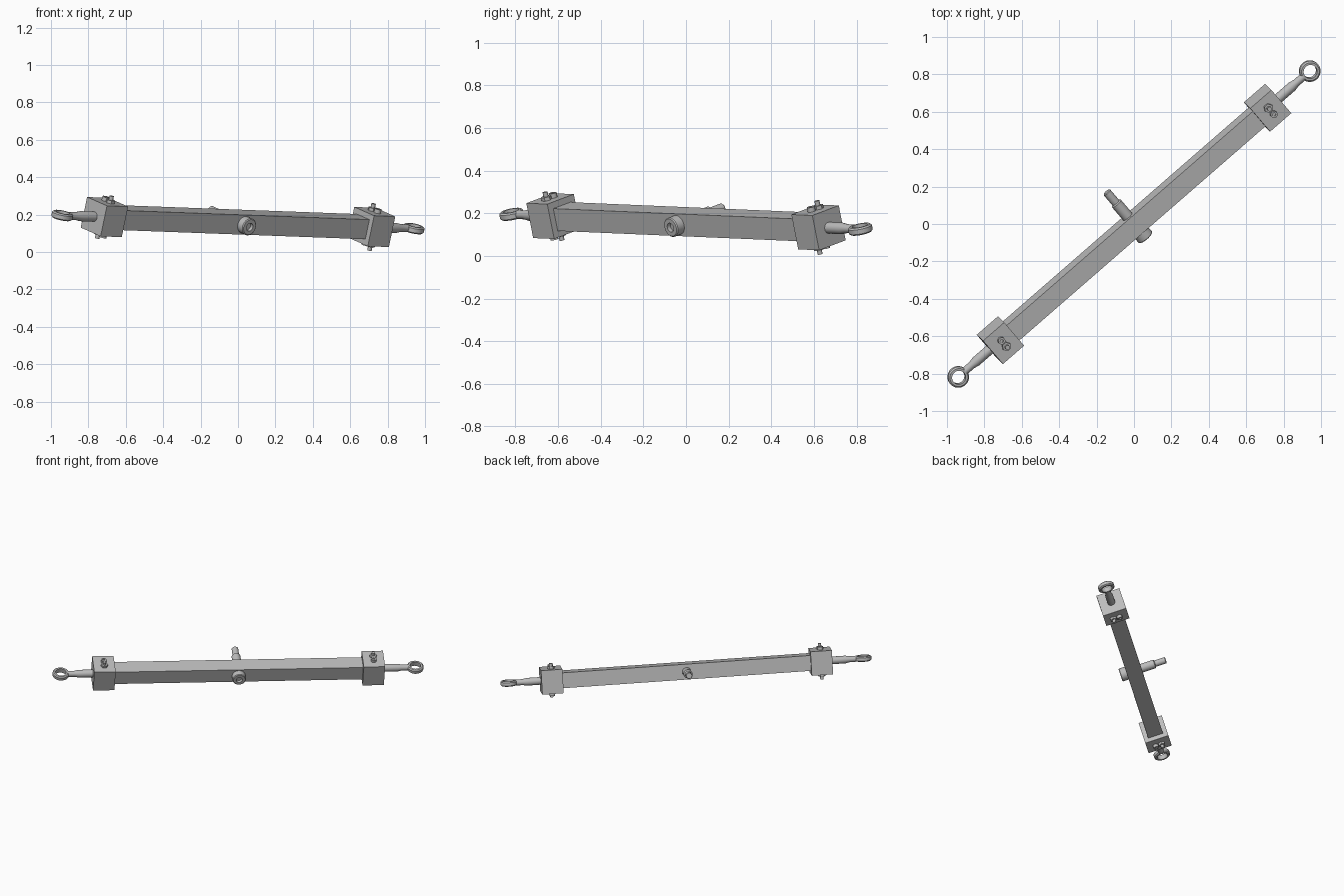
import bpy, bmesh, math
from mathutils import Matrix, Vector

cube = bpy.data.objects.get("Cube")
if cube:
    bpy.data.objects.remove(cube)

steel = bpy.data.materials.new("grey_steel")
steel.use_nodes = True
GREY = (0.5, 0.5, 0.5, 1)
steel.diffuse_color = GREY
steel.node_tree.nodes["Principled BSDF"].inputs["Base Color"].default_value = GREY

# Local frame of the strut: x along its length, y along the cross bolt, z up, rolled
along = Vector((0.754, 0.656, -0.028)).normalized()
side = Vector((-0.656, 0.754, 0)).normalized()
up = along.cross(side)
roll = math.radians(16)
across = side * math.cos(roll) + up * math.sin(roll)
up = along.cross(across)
FRAME = Matrix((along, across, up)).transposed().to_4x4()
FRAME.translation = (0, 0, 0.16)
AXES = {"x": Matrix.Rotation(math.pi / 2, 4, "Y"),
        "y": Matrix.Rotation(-math.pi / 2, 4, "X"),
        "z": Matrix.Identity(4),
        "-z": Matrix.Rotation(math.pi, 4, "X")}


def finish(name, bm, matrix):
    bmesh.ops.remove_doubles(bm, verts=bm.verts, dist=1e-5)
    bmesh.ops.recalc_face_normals(bm, faces=bm.faces)
    mesh = bpy.data.meshes.new(name)
    bm.to_mesh(mesh)
    bm.free()
    mesh.materials.append(steel)
    obj = bpy.data.objects.new(name, mesh)
    obj.matrix_world = matrix
    bpy.context.collection.objects.link(obj)
    bpy.ops.object.select_all(action="DESELECT")
    obj.select_set(True)
    bpy.context.view_layer.objects.active = obj
    bpy.ops.object.shade_smooth_by_angle(angle=math.radians(35))


def box(name, centre, size, end=Matrix.Identity(4)):
    bm = bmesh.new()
    bmesh.ops.create_cube(bm, size=1, matrix=Matrix.Diagonal((*size, 1)))
    finish(name, bm, FRAME @ end @ Matrix.Translation(centre))


def turned(name, origin, axis, profile, sides=32, end=Matrix.Identity(4)):
    """Spin a (radius, height) profile around an axis."""
    bm = bmesh.new()
    verts = [bm.verts.new((r, 0, h)) for r, h in profile]
    edges = [bm.edges.new(pair) for pair in zip(verts, verts[1:])]
    bmesh.ops.spin(bm, geom=verts + edges, axis=(0, 0, 1), cent=(0, 0, 0),
                   angle=math.tau, steps=sides)
    finish(name, bm, FRAME @ end @ Matrix.Translation(origin) @ AXES[axis])


# Square main bar
box("main_bar", (0, 0, 0), (1.78, 0.109, 0.109))

# Cross bolt: socket head, shank and thinner threaded tip
turned("cross_bolt_head", (0, -0.1, 0), "y",
       [(0, 0.02), (0.022, 0.02), (0.022, 0), (0.042, 0), (0.047, 0.005),
        (0.047, 0.05), (0, 0.05)])
turned("cross_bolt_shank", (0, 0, 0), "y",
       [(0, 0), (0.031, 0), (0.031, 0.15), (0.023, 0.156), (0.023, 0.23),
        (0.019, 0.235), (0, 0.235)])

# Matching ends: the left end is the right one turned half way round
for label, angle in (("left", 0), ("right", math.pi)):
    end = Matrix.Rotation(angle, 4, "Z")
    box(label + "_end_block", (0.947, 0, 0), (0.15, 0.17, 0.17), end)

    # Rod with a tapered neck
    turned(label + "_rod", (1.0, 0, 0), "x",
           [(0, 0), (0.027, 0), (0.027, 0.12), (0.021, 0.15), (0.021, 0.2),
            (0, 0.2)], 24, end)

    # Eye ring with chamfered rims
    turned(label + "_eye", (1.246, 0, 0), "z",
           [(0.037, -0.018), (0.049, -0.018), (0.057, -0.011), (0.057, 0.011),
            (0.049, 0.018), (0.037, 0.018), (0.037, -0.018)], 36, end)

    # Two clamp bolts in opposite directions, each with a head and a nut
    for number, y, nut, head in (("1", 0.022, "z", "-z"), ("2", -0.022, "-z", "z")):
        spot = (0.947, y, 0)
        name = label + "_clamp_"
        turned(name + "nut_" + number, spot, nut,
               [(0, 0.08), (0.025, 0.08), (0.025, 0.102), (0, 0.102)], 6, end)
        turned(name + "tip_" + number, spot, nut,
               [(0, 0.08), (0.012, 0.08), (0.012, 0.124), (0, 0.124)], 16, end)
        turned(name + "head_" + number, spot, head,
               [(0, 0.08), (0.019, 0.08), (0.019, 0.107), (0.009, 0.107),
                (0.009, 0.099), (0, 0.099)], 20, end)
